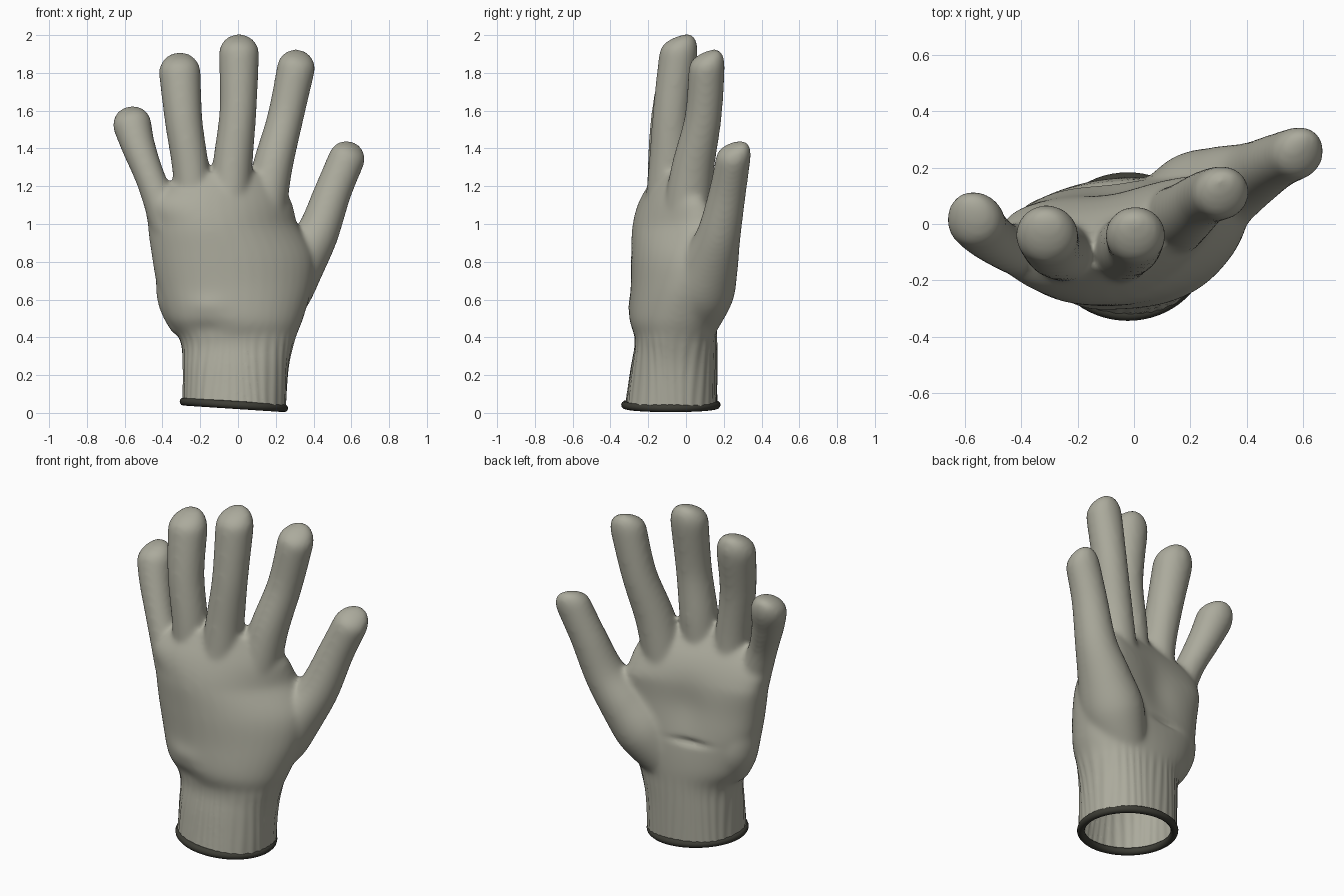
import bpy, bmesh, math
from mathutils import Vector

if "Cube" in bpy.data.objects:
    bpy.data.objects.remove(bpy.data.objects["Cube"])

def material(name, rgb):
    m = bpy.data.materials.new(name)
    m.diffuse_color = (*rgb, 1)
    m.use_nodes = True
    m.node_tree.nodes["Principled BSDF"].inputs["Base Color"].default_value = m.diffuse_color
    return m

FABRIC = material("grey_green_knit", (0.41, 0.405, 0.335))
TRIM = material("dark_trim", (0.045, 0.045, 0.035))
SIDES = 40
ANGLES = [2 * math.pi * i / SIDES for i in range(SIDES)]

def spline(rows, steps=6):
    """Catmull-Rom interpolation of equal-length tuples."""
    out = []
    for i in range(len(rows) - 1):
        a, b = rows[max(i - 1, 0)], rows[i]
        c, d = rows[i + 1], rows[min(i + 2, len(rows) - 1)]
        for s in range(steps):
            t = s / steps
            out.append([q + 0.5 * t * (r - p + t * (2 * p - 5 * q + 4 * r - w + t * (3 * (q - r) + w - p)))
                        for p, q, r, w in zip(a, b, c, d)])
    return out + [rows[-1]]

def loft(bm, rings):
    """Closed skin through a list of rings of points."""
    vs = [[bm.verts.new(p) for p in ring] for ring in rings]
    for lo, hi in zip(vs, vs[1:]):
        for i in range(SIDES):
            j = (i + 1) % SIDES
            bm.faces.new((lo[i], lo[j], hi[j], hi[i]))
    bm.faces.new(vs[0][::-1])
    bm.faces.new(vs[-1])

def palm_ring(z, left, right, cy, front, back):
    """Cupped oval: tilts and bends more with height."""
    cx, hw = (left + right) / 2, (right - left) / 2
    k = min(1, max(0, (z - 0.38) / 0.6))
    tilt, bend = 0.18 * k, 0.12 * k * (1 - 2.5 * max(0, z - 1))
    ring = []
    for a in ANGLES:
        u, v = (math.copysign(abs(w) ** 0.9, w) for w in (math.cos(a), math.sin(a)))
        y = cy + v * (back if v > 0 else front) + tilt * hw * u + bend * u * u
        ring.append((cx + hw * u, y, z))
    return ring

def finger(bm, *path):
    """Tube along (x, y, z, radius) with a rounded tip, thinner towards the end."""
    rows = spline(path)
    pts = [Vector(r[:3]) for r in rows]
    last = len(pts) - 1
    rings = []

    def ring(p, t, rx, ry):
        side = Vector((0, 1, 0)).cross(t).normalized()
        depth = t.cross(side)
        rings.append([p + side * rx * math.cos(a) + depth * ry * math.sin(a) for a in ANGLES])

    for i, p in enumerate(pts):
        t = (pts[min(i + 1, last)] - pts[max(i - 1, 0)]).normalized()
        r = rows[i][3]
        ry = r * (1.08 - 0.14 * (i / last) ** 2)
        ring(p, t, r, ry)
    for k in range(1, 7):
        a = k / 6 * 1.53
        s, c = math.sin(a), math.cos(a)
        ring(pts[-1] + t * r * s + Vector((0, 0.045 * s * s, 0)), t, r * c, ry * c ** 1.3)
    loft(bm, rings)

bm = bmesh.new()
# cuff and palm: z, left, right, centre y, front depth, back depth
palm = [(-0.08, -0.295, 0.25, -0.08, 0.26, 0.245),
        (0.22, -0.293, 0.265, -0.07, 0.225, 0.235),
        (0.38, -0.305, 0.30, -0.06, 0.21, 0.225),
        (0.50, -0.38, 0.345, -0.07, 0.23, 0.235),
        (0.68, -0.43, 0.395, -0.08, 0.21, 0.235),
        (0.84, -0.458, 0.395, -0.10, 0.185, 0.235),
        (1.00, -0.478, 0.315, -0.11, 0.165, 0.22),
        (1.13, -0.475, 0.278, -0.105, 0.13, 0.16),
        (1.27, -0.27, 0.17, -0.09, 0.06, 0.05)]
loft(bm, [palm_ring(*r) for r in spline(palm)])

# little, ring, middle and index fingers
finger(bm, (-0.36, -0.10, 0.98, 0.10), (-0.455, -0.08, 1.22, 0.08),
       (-0.527, -0.03, 1.41, 0.09), (-0.56, 0.01, 1.525, 0.103))
finger(bm, (-0.23, -0.10, 1.05, 0.10), (-0.252, -0.10, 1.30, 0.097),
       (-0.288, -0.085, 1.55, 0.1), (-0.308, -0.04, 1.80, 0.111))
finger(bm, (-0.05, -0.10, 1.05, 0.11), (-0.028, -0.085, 1.32, 0.105),
       (0, -0.075, 1.60, 0.098), (0.005, -0.04, 1.90, 0.107))
finger(bm, (0.13, 0, 1.02, 0.12), (0.18, 0.035, 1.29, 0.107),
       (0.25, 0.09, 1.56, 0.096), (0.307, 0.11, 1.825, 0.101))
# thumb with its base pad
finger(bm, (0.11, 0.02, 0.48, 0.14), (0.22, 0.075, 0.65, 0.17), (0.325, 0.13, 0.80, 0.142),
       (0.42, 0.175, 0.95, 0.113), (0.502, 0.22, 1.17, 0.099), (0.575, 0.25, 1.345, 0.097))
# outer heel of the palm
finger(bm, (-0.25, -0.06, 0.45, 0.10), (-0.30, -0.04, 0.62, 0.13), (-0.33, -0.06, 0.88, 0.10))

raw = bpy.data.meshes.new("glove_volume")
bm.to_mesh(raw)
bm.free()
glove = bpy.data.objects.new("glove", raw)
bpy.context.collection.objects.link(glove)

# fuse into one skin
rm = glove.modifiers.new("fuse", 'REMESH')
rm.mode = 'VOXEL'
rm.voxel_size = 0.013
sm = glove.modifiers.new("soften", 'SMOOTH')
sm.factor = 0.5
sm.iterations = 16
dg = bpy.context.evaluated_depsgraph_get()
skin = bpy.data.meshes.new_from_object(glove.evaluated_get(dg))
glove.modifiers.clear()
glove.data = skin

# creases and cuff ribs: x, z, size x, size z, y shift, on front
DENTS = [(-0.18, 0.45, 0.11, 0.04, 0.012, True), (-0.17, 0.57, 0.10, 0.05, -0.01, True),
         (-0.12, 0.66, 0.10, 0.02, -0.018, False), (-0.08, 0.85, 0.12, 0.16, -0.02, False)]
bm = bmesh.new()
bm.from_mesh(skin)
bm.normal_update()
for v in bm.verts:
    x, y, z = v.co
    n = v.normal.copy()
    for dx, dz, sx, sz, amp, front in DENTS:
        if (n.y < 0) == front:
            v.co.y += amp * abs(n.y) * math.exp(-((x - dx) / sx) ** 2 - ((z - dz) / sz) ** 2)
    if z < 0.44:
        ang = math.atan2(y + 0.07, x + 0.015)
        fade = min(1, (0.44 - z) / 0.1)
        v.co += n * 0.002 * fade * math.sin(ang * 34 + 2 * math.sin(ang * 5 + z * 4))

# open the cuff along a slightly sloping plane
SLOPE = -0.065
bmesh.ops.bisect_plane(bm, geom=bm.verts[:] + bm.edges[:] + bm.faces[:],
                       plane_co=(0, 0, 0.043), plane_no=(-SLOPE, 0, 1), clear_inner=True)
for f in bm.faces:
    f.smooth = True
bm.to_mesh(skin)
bm.free()
skin.materials.clear()
skin.materials.append(FABRIC)

# dark rolled hem around the cuff opening
curve = bpy.data.curves.new("cuff_hem", 'CURVE')
curve.dimensions = '3D'
curve.bevel_depth = 0.021
curve.bevel_resolution = 4
sp = curve.splines.new('POLY')
sp.points.add(63)
for i, p in enumerate(sp.points):
    a = 2 * math.pi * i / 64
    x = -0.022 + 0.266 * math.cos(a)
    p.co = (x, -0.08 + 0.242 * math.sin(a), 0.041 + SLOPE * x, 1)
sp.use_cyclic_u = True
sp.use_smooth = True
curve.materials.append(TRIM)
hem = bpy.data.objects.new("cuff_hem", curve)
bpy.context.collection.objects.link(hem)
